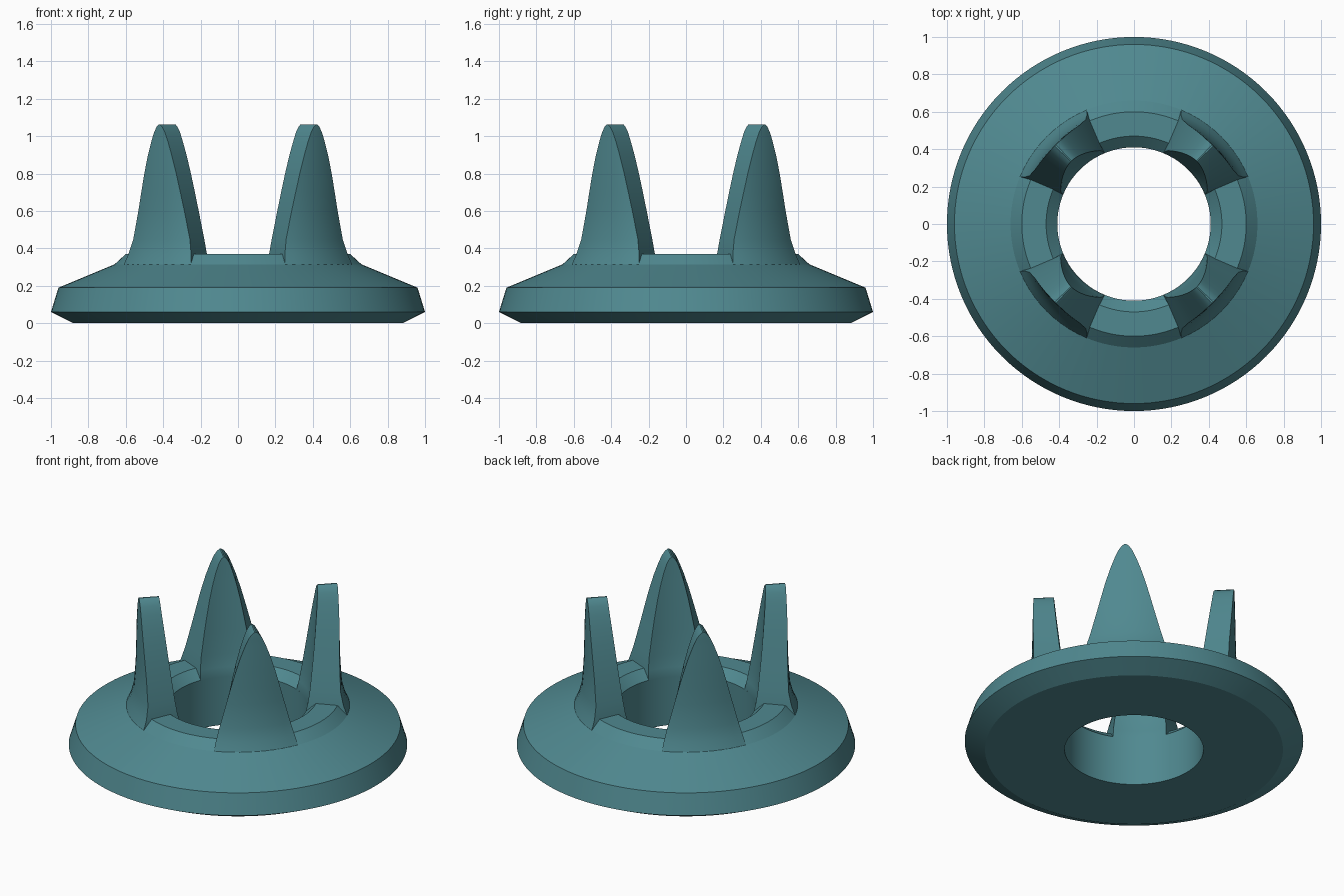
import bpy, bmesh
from math import sin, cos, radians, pi

if "Cube" in bpy.data.objects:
    bpy.data.objects.remove(bpy.data.objects["Cube"])

teal = bpy.data.materials.new("teal")
teal.diffuse_color = (0.08, 0.25, 0.28, 1)
teal.use_nodes = True
teal.node_tree.nodes["Principled BSDF"].inputs["Base Color"].default_value = teal.diffuse_color


def finish(bm, name, angle):
    bmesh.ops.remove_doubles(bm, verts=bm.verts, dist=1e-5)
    bmesh.ops.recalc_face_normals(bm, faces=bm.faces)
    mesh = bpy.data.meshes.new(name)
    bm.to_mesh(mesh)
    bm.free()
    mesh.materials.append(teal)
    obj = bpy.data.objects.new(name, mesh)
    bpy.context.collection.objects.link(obj)
    bpy.ops.object.select_all(action='DESELECT')
    obj.select_set(True)
    bpy.context.view_layer.objects.active = obj
    bpy.ops.object.shade_smooth_by_angle(angle=radians(angle))
    return obj


def polar(r, a, z):
    return (r * cos(a), r * sin(a), z)


# Base ring: closed profile (radius, z) revolved about z
profile = [(0.41, 0), (0.88, 0), (1.0, 0.06), (0.96, 0.19),
           (0.66, 0.315), (0.60, 0.37), (0.47, 0.37), (0.41, 0.315)]
SEG = 128
bm = bmesh.new()
rings = [[bm.verts.new(polar(r, 2 * pi * i / SEG, z)) for r, z in profile]
         for i in range(SEG)]
for i in range(SEG):
    a, b = rings[i], rings[(i + 1) % SEG]
    for j in range(len(profile)):
        k = (j + 1) % len(profile)
        bm.faces.new((a[j], b[j], b[k], a[k]))
finish(bm, "base_ring", 12)

# Prong sections: z, inner radius, outer radius, half angle in degrees
sections = [(0.29, 0.415, 0.65, 22.5), (0.315, 0.41, 0.66, 22.5),
            (0.37, 0.422, 0.637, 21.8), (0.45, 0.432, 0.616, 20.3),
            (0.60, 0.443, 0.605, 16.7), (0.70, 0.450, 0.602, 14.2),
            (0.80, 0.457, 0.600, 11.6), (0.90, 0.464, 0.598, 8.6),
            (0.97, 0.469, 0.596, 6.1), (1.02, 0.472, 0.595, 4.0),
            (1.05, 0.474, 0.595, 2.0), (1.062, 0.475, 0.594, 0.4)]
ACROSS = 10


def prong(name, centre):
    bm = bmesh.new()
    loops = []
    for z, ri, ro, half in sections:
        angles = [radians(centre + half * (2 * i / ACROSS - 1))
                  for i in range(ACROSS + 1)]
        pts = [polar(ro, a, z) for a in angles]
        pts += [polar(ri, a, z) for a in reversed(angles)]
        loops.append([bm.verts.new(p) for p in pts])
    n = len(loops[0])
    for a, b in zip(loops, loops[1:]):
        for j in range(n):
            k = (j + 1) % n
            bm.faces.new((a[j], a[k], b[k], b[j]))
    # Caps as strips between outer and inner arcs
    for loop in (loops[0], loops[-1]):
        for j in range(ACROSS):
            bm.faces.new((loop[j], loop[j + 1], loop[n - 2 - j], loop[n - 1 - j]))
    finish(bm, name, 30)


# Four prongs on the diagonals
for i in range(4):
    prong(f"prong_{i + 1}", 45 + 90 * i)
